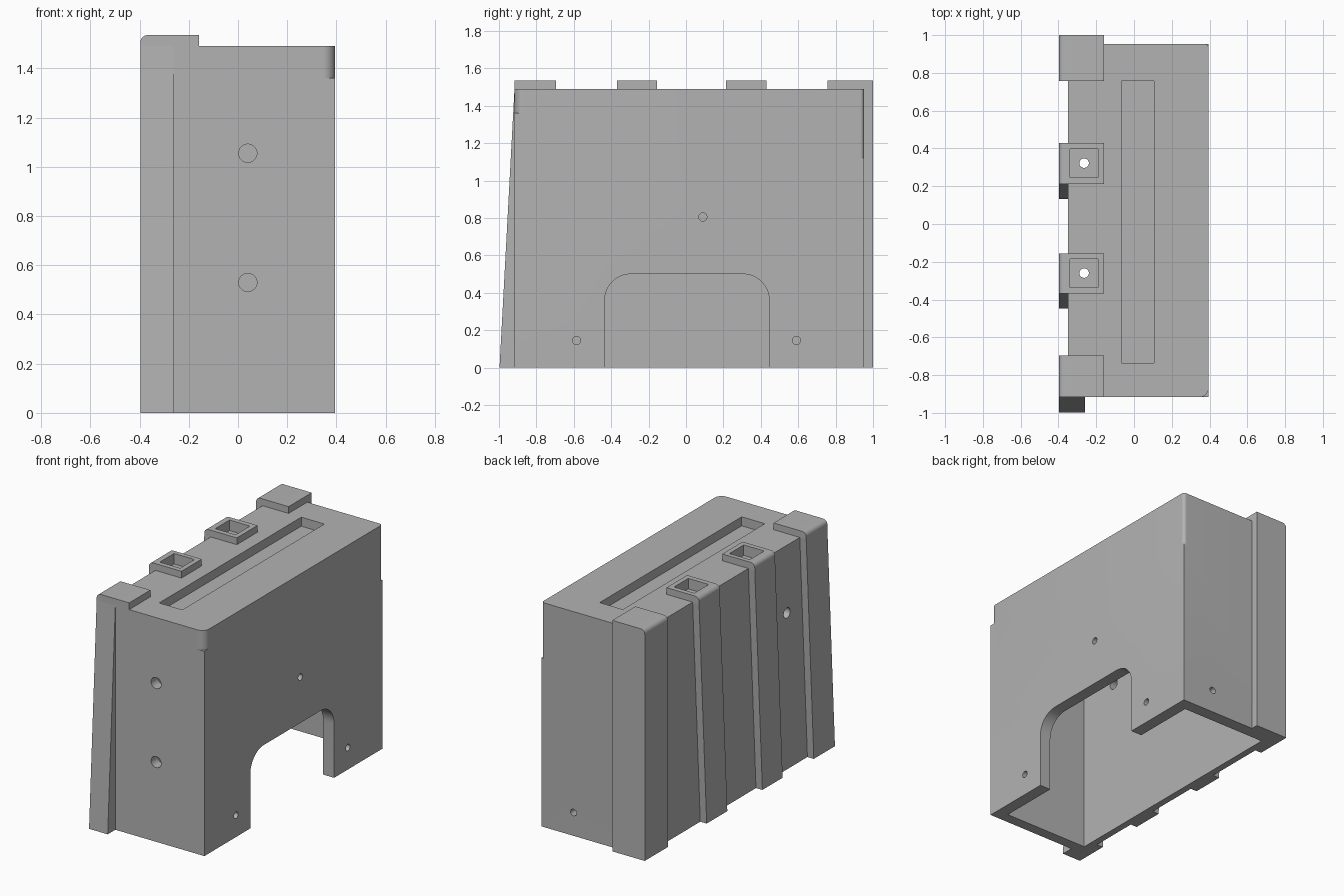
import bpy
import bmesh
from math import pi, cos, sin

cube = bpy.data.objects.get("Cube")
if cube:
    bpy.data.objects.remove(cube, do_unlink=True)

grey = bpy.data.materials.new("plain grey")
grey.use_nodes = True
color = (0.45, 0.45, 0.45, 1)
grey.diffuse_color = color
grey.node_tree.nodes["Principled BSDF"].inputs["Base Color"].default_value = color


def prism(name, outline, axis, lo, hi):
    """Extrude a 2D outline along an axis from lo to hi."""
    place = {"x": lambda a, b: (lo, a, b),
             "y": lambda a, b: (a, lo, b),
             "z": lambda a, b: (a, b, lo)}[axis]
    bm = bmesh.new()
    face = bm.faces.new([bm.verts.new(place(a, b)) for a, b in outline])
    moved = bmesh.ops.extrude_face_region(bm, geom=[face])["geom"]
    for v in moved:
        if isinstance(v, bmesh.types.BMVert):
            v.co["xyz".index(axis)] = hi
    bmesh.ops.recalc_face_normals(bm, faces=bm.faces)
    mesh = bpy.data.meshes.new(name)
    bm.to_mesh(mesh)
    bm.free()
    mesh.materials.append(grey)
    obj = bpy.data.objects.new(name, mesh)
    bpy.context.collection.objects.link(obj)
    return obj


def box(name, x0, x1, y0, y1, z0, z1):
    return prism(name, [(x0, y0), (x1, y0), (x1, y1), (x0, y1)], "z", z0, z1)


def arc(cx, cy, r, start, end, steps=10):
    angles = [start + (end - start) * i / steps for i in range(steps + 1)]
    return [(cx + r * cos(t), cy + r * sin(t)) for t in angles]


def hole(axis, a, b, r, lo, hi):
    return prism("hole_cutter", arc(a, b, r, 0, 2 * pi, 32)[:-1], axis, lo, hi)


def cut(target, cutters):
    for c in cutters:
        c.hide_render = True
        mod = target.modifiers.new("cut", "BOOLEAN")
        mod.operation = "DIFFERENCE"
        mod.solver = "EXACT"
        mod.object = c
        bpy.context.view_layer.objects.active = target
        bpy.ops.object.modifier_apply(modifier=mod.name)


def discard(cutters):
    for c in cutters:
        bpy.data.objects.remove(c, do_unlink=True)


def lean(obj, shift):
    """Slide the foot of an upright part along y."""
    for v in obj.data.vertices:
        if v.co.z < 0.01:
            v.co.y += shift


X0, X1, Y0, Y1, TOP, CAP = -0.35, 0.395, -0.917, 0.953, 1.49, 1.535
OUT = -0.397
LEAN = -0.08

# Hollow housing, open at the bottom
body = box("housing", X0, X1, Y0, Y1, 0, TOP)
cutters = [box("cavity_cutter", -0.305, 0.315, -0.845, 0.87, -0.1, 1.38),
           box("slot_cutter", -0.065, 0.105, -0.735, 0.757, 1.43, 1.6)]

# Arched opening in the right wall
arch = ([(-0.435, -0.1), (0.445, -0.1)] + arc(0.305, 0.36, 0.14, 0, pi / 2)
        + arc(-0.295, 0.36, 0.14, pi / 2, pi))
cutters.append(prism("arch_cutter", arch, "x", 0.25, 0.5))

# Screw holes through the walls
for y, z in [(-0.585, 0.145), (0.59, 0.145), (0.09, 0.805)]:
    cutters.append(hole("x", y, z, 0.022, 0.25, 0.5))
for z in (0.53, 1.055):
    cutters.append(hole("y", 0.04, z, 0.037, -1.1, -0.8))
cutters.append(hole("y", 0.16, 0.155, 0.022, 0.8, 1.1))
cutters.append(hole("x", -0.56, 1.04, 0.034, -0.5, -0.25))

# Rounded upper corners
r = 0.05
front = arc(X1 - r, Y0 + r, r, -pi / 2, 0) + [(X1 + r, Y0 + r), (X1 + r, Y0 - r), (X1 - r, Y0 - r)]
cutters.append(prism("front_corner_cutter", front, "z", 1.36, 1.6))
r = 0.022
back = arc(X1 - r, Y1 - r, r, 0, pi / 2) + [(X1 - r, Y1 + r), (X1 + r, Y1 + r), (X1 + r, Y1 - r)]
cutters.append(prism("back_corner_cutter", back, "z", 1.12, 1.6))
cut(body, cutters)
discard(cutters)

# Caps and ribs on the left wall
cap_profile = [(OUT, TOP), (-0.158, TOP), (-0.158, CAP)] + arc(OUT + 0.03, CAP - 0.03, 0.03, pi / 2, pi)
parts = [body]
ribs = [("front", -0.917, -0.695, True, None),
        ("front_middle", -0.368, -0.155, True, -0.26),
        ("back_middle", 0.213, 0.43, True, 0.322),
        ("back", 0.757, 1.0, False, None)]
for name, y0, y1, slanted, socket in ribs:
    rib = box(name + "_rib", OUT, -0.33, y0, y1, 0, TOP)
    if slanted:
        lean(rib, LEAN)
    cap = prism(name + "_cap", cap_profile, "y", y0, y1)
    parts += [rib, cap]
    if socket is not None:
        # Square socket with a hole down into the cavity
        tools = [box("socket_cutter", -0.34, -0.19, socket - 0.075, socket + 0.075, 1.465, 1.6),
                 hole("z", -0.264, socket, 0.025, 1.3, 1.6)]
        for target in (body, rib, cap):
            cut(target, tools)
        discard(tools)

# Tapered foot on the front and straight post on the back
foot = box("front_wedge", OUT, -0.26, Y0, -0.89, 0, TOP)
for v in foot.data.vertices:
    if v.co.z < 0.01 and v.co.y < -0.9:
        v.co.y += LEAN
parts.append(foot)
parts.append(box("back_post", OUT, -0.158, 0.9, 1.0, 0, TOP))

# Smooth the round surfaces and keep hard edges
for obj in parts:
    bpy.ops.object.select_all(action="DESELECT")
    obj.select_set(True)
    bpy.context.view_layer.objects.active = obj
    bpy.ops.object.shade_smooth_by_angle()
